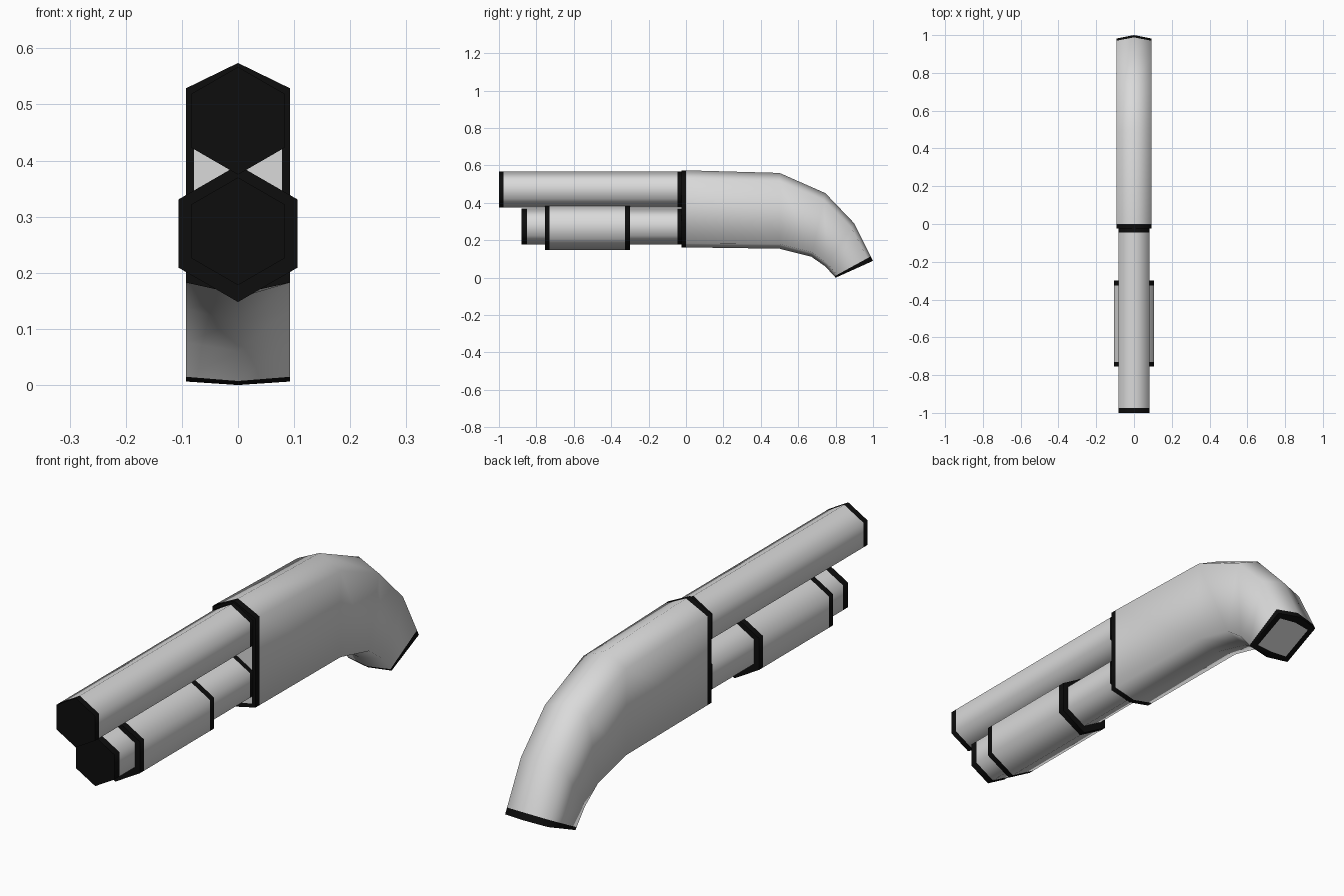
import bpy, bmesh, math
from mathutils import Vector

if "Cube" in bpy.data.objects:
    bpy.data.objects.remove(bpy.data.objects["Cube"])


def material(name, rgb):
    m = bpy.data.materials.new(name)
    m.diffuse_color = (*rgb, 1)
    m.use_nodes = True
    m.node_tree.nodes["Principled BSDF"].inputs["Base Color"].default_value = m.diffuse_color
    return m


GREY = material("light grey", (0.7, 0.7, 0.7))
BLACK = material("black", (0.004, 0.004, 0.004))


def loft(name, rings, black_spans, rims=(0, 0)):
    """Skin six-sided rings; listed spans are black, caps are black with optional grey inset."""
    bm = bmesh.new()
    loops = [[bm.verts.new(p) for p in r] for r in rings]
    n = len(loops[0])
    for s, (a, b) in enumerate(zip(loops, loops[1:])):
        for i in range(n):
            j = (i + 1) % n
            f = bm.faces.new((a[i], a[j], b[j], b[i]))
            f.material_index = int(s in black_spans)
    caps = [bm.faces.new(loops[0][::-1]), bm.faces.new(loops[-1])]
    bmesh.ops.recalc_face_normals(bm, faces=bm.faces[:])
    for cap, rim in zip(caps, rims):
        cap.material_index = 1
        if rim:
            bmesh.ops.inset_individual(bm, faces=[cap], thickness=rim)
            cap.material_index = 0
    me = bpy.data.meshes.new(name)
    bm.to_mesh(me)
    bm.free()
    me.materials.append(GREY)
    me.materials.append(BLACK)
    ob = bpy.data.objects.new(name, me)
    bpy.context.collection.objects.link(ob)
    bpy.ops.object.select_all(action='DESELECT')
    ob.select_set(True)
    bpy.context.view_layer.objects.active = ob
    bpy.ops.object.shade_smooth_by_angle(angle=math.radians(82))
    return ob


def hex_ring(y, z, r):
    return [Vector((r * math.sin(k * math.pi / 3), y, z + r * math.cos(k * math.pi / 3)))
            for k in range(6)]


def hex_tube(name, ys, z, r, black_spans):
    return loft(name, [hex_ring(y, z, r) for y in ys], black_spans)


# Barrel, tube under it and sliding grip, each with black end bands
hex_tube("upper_barrel", (-1, -0.975, -0.045, -0.015), 0.471, 0.096, (0, 2))
hex_tube("lower_tube", (-0.88, -0.85, -0.045, -0.015), 0.274, 0.096, (0, 2))
hex_tube("sliding_grip", (-0.755, -0.73, -0.325, -0.30), 0.27, 0.122, (0, 2))


# Body and curved handle: six-sided sections between an upper and a lower line
def body_ring(top, bottom, bevel_top, bevel_bottom, w=0.093):
    t, b = Vector((0, *top)), Vector((0, *bottom))
    hi, lo = t.lerp(b, bevel_top), b.lerp(t, bevel_bottom)
    x = Vector((w, 0, 0))
    return [t, hi + x, lo + x, b, lo - x, hi - x]


rings = [
    body_ring((-0.025, 0.574), (-0.025, 0.162), 0.11, 0.05),
    body_ring((0.0, 0.574), (0.0, 0.162), 0.11, 0.05),
    body_ring((0.5, 0.56), (0.5, 0.155), 0.11, 0.06),
    body_ring((0.745, 0.452), (0.67, 0.112), 0.11, 0.07),
    body_ring((0.9, 0.29), (0.745, 0.06), 0.10, 0.07),
    body_ring((1.0, 0.09), (0.80, 0.0), 0.09, 0.07),
]
band = [a.lerp(b, 0.88) for a, b in zip(rings[-2], rings[-1])]
rings.insert(-1, band)
loft("body_and_handle", rings, (0, 5), rims=(0.018, 0.03))
